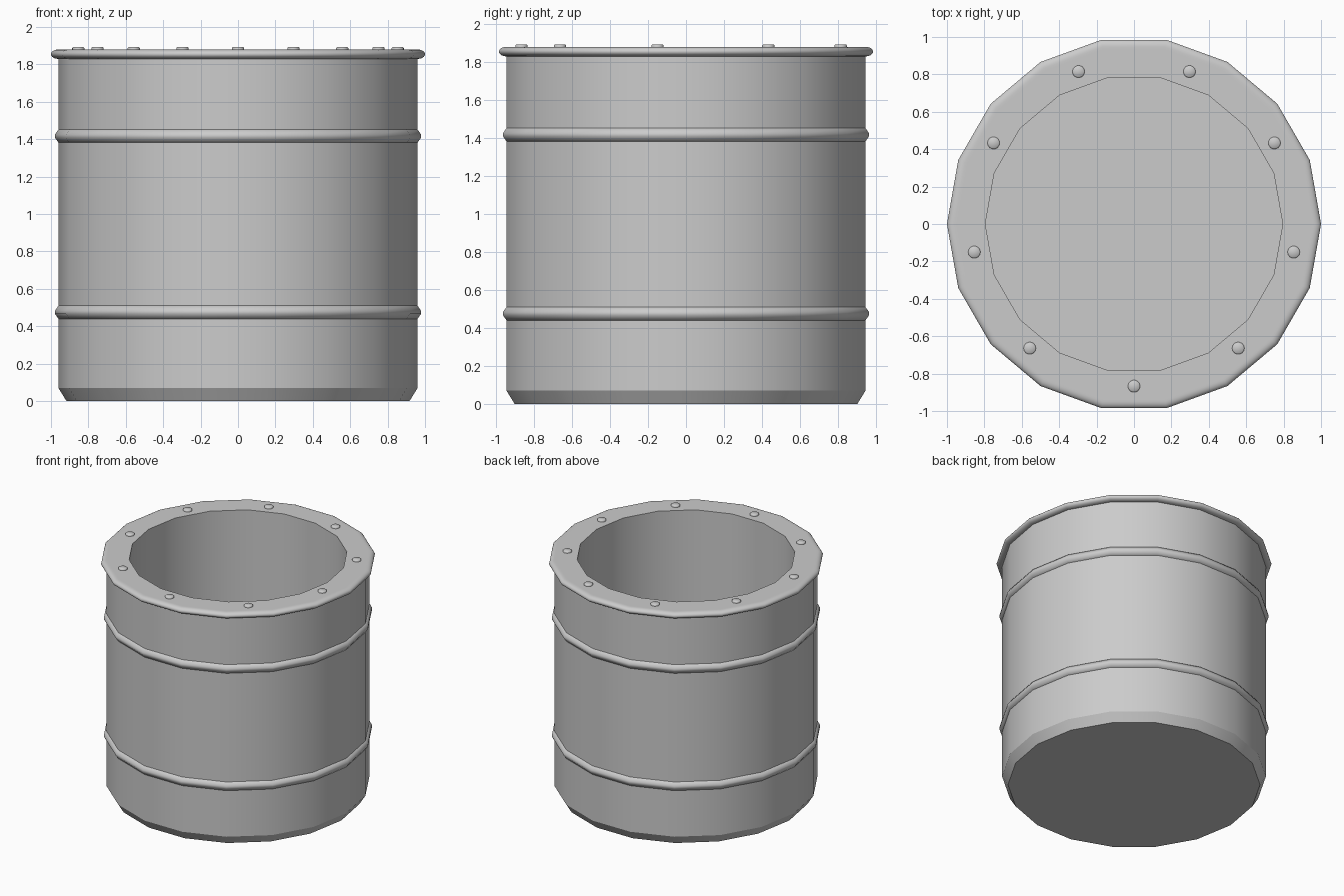
import bpy
import bmesh
from math import sin, cos, pi, radians

SIDES = 18

cube = bpy.data.objects.get("Cube")
if cube:
    bpy.data.objects.remove(cube, do_unlink=True)

# Single grey metal colour
metal = bpy.data.materials.new("grey_metal")
metal.use_nodes = True
grey = (0.6, 0.6, 0.6, 1)
metal.diffuse_color = grey
metal.node_tree.nodes["Principled BSDF"].inputs["Base Color"].default_value = grey


def lathe(name, profile, sides=SIDES, closed=False, angle=28, location=(0, 0, 0)):
    """Spin (radius, z) points round the z axis; open profiles get flat end caps."""
    bm = bmesh.new()
    rings = []
    for r, z in profile:
        turns = [2 * pi * i / sides for i in range(sides)]
        rings.append([bm.verts.new((r * cos(t), r * sin(t), z)) for t in turns])
    pairs = list(zip(rings, rings[1:]))
    if closed:
        pairs.append((rings[-1], rings[0]))
    else:
        bm.faces.new(rings[0])
        bm.faces.new(rings[-1])
    for low, high in pairs:
        for i in range(sides):
            j = (i + 1) % sides
            bm.faces.new((low[i], low[j], high[j], high[i]))
    bmesh.ops.recalc_face_normals(bm, faces=bm.faces)
    mesh = bpy.data.meshes.new(name)
    bm.to_mesh(mesh)
    bm.free()
    mesh.materials.append(metal)
    obj = bpy.data.objects.new(name, mesh)
    obj.location = location
    bpy.context.collection.objects.link(obj)
    bpy.ops.object.select_all(action='DESELECT')
    obj.select_set(True)
    bpy.context.view_layer.objects.active = obj
    bpy.ops.object.shade_smooth_by_angle(angle=radians(angle))
    return obj


# Open drum: bevelled foot, outer wall, rounded lip, flat rim, inner wall, floor
lip = [(0.962 + 0.038 * cos(a), 1.855 + 0.025 * sin(a))
       for a in (-pi / 2 + pi * i / 12 for i in range(13))]
lathe("drum_shell",
      [(0.917, 0), (0.96, 0.07), (0.96, 1.83)] + lip
      + [(0.95, 1.88), (0.795, 1.88), (0.795, 0.07)])

# Raised hoops round the wall
for name, z in (("lower_hoop", 0.475), ("upper_hoop", 1.417)):
    lathe(name, [(0.94, z - 0.035), (0.96, z - 0.035), (0.979, z - 0.008),
                 (0.979, z + 0.008), (0.96, z + 0.035), (0.94, z + 0.035)],
          closed=True, angle=60)

# Nine rivets on the rim
for k in range(9):
    a = -pi / 2 + 2 * pi * k / 9
    lathe(f"rim_rivet_{k + 1}", [(0.033, 1.875), (0.033, 1.888), (0.028, 1.893)],
          sides=14, angle=50, location=(0.867 * cos(a), 0.867 * sin(a), 0))
